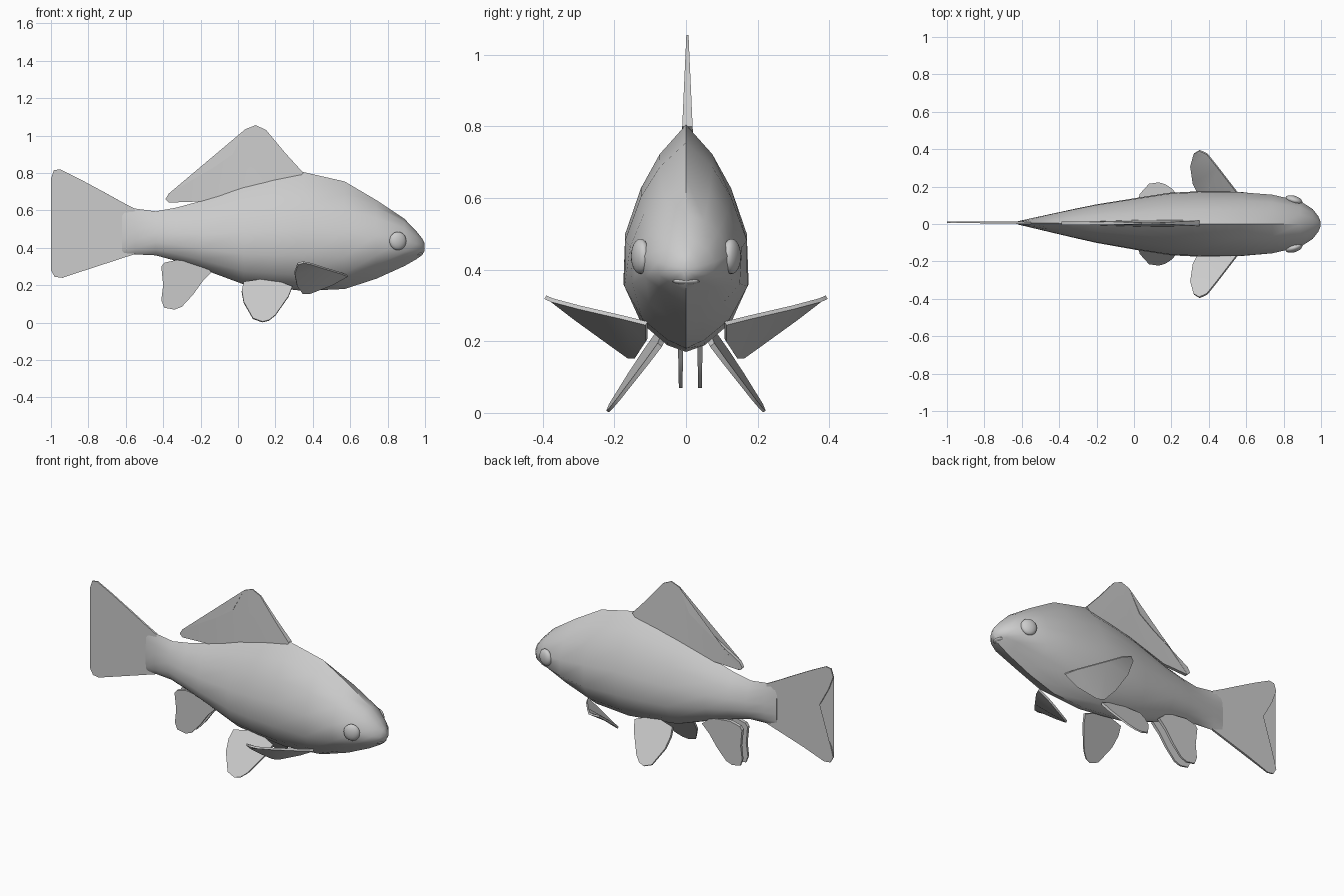
import bpy, bmesh, math
from mathutils import Vector, Matrix

if "Cube" in bpy.data.objects:
    bpy.data.objects.remove(bpy.data.objects["Cube"])

grey = bpy.data.materials.new("scale_grey")
grey.diffuse_color = (0.6, 0.6, 0.6, 1)
grey.use_nodes = True
grey.node_tree.nodes["Principled BSDF"].inputs["Base Color"].default_value = grey.diffuse_color


def finish(bm, name, angle=40):
    bmesh.ops.recalc_face_normals(bm, faces=bm.faces)
    mesh = bpy.data.meshes.new(name)
    bm.to_mesh(mesh)
    bm.free()
    mesh.materials.append(grey)
    ob = bpy.data.objects.new(name, mesh)
    bpy.context.collection.objects.link(ob)
    bpy.ops.object.select_all(action='DESELECT')
    ob.select_set(True)
    bpy.context.view_layer.objects.active = ob
    bpy.ops.object.shade_smooth_by_angle(angle=math.radians(angle))
    return ob


def fin(name, outline, half):
    """Thin plate from a 3D outline; half(point) gives half the thickness."""
    pts = [Vector(p) for p in outline]
    n = Vector((0, 0, 0))
    for a, b in zip(pts, pts[1:] + pts[:1]):
        n += a.cross(b)
    n.normalize()
    bm = bmesh.new()
    sides = [[bm.verts.new(p + n * half(p) * s) for p in pts] for s in (1, -1)]
    bm.faces.new(sides[0])
    bm.faces.new(sides[1][::-1])
    for i in range(len(pts)):
        j = (i + 1) % len(pts)
        bm.faces.new((sides[0][i], sides[1][i], sides[1][j], sides[0][j]))
    bmesh.ops.triangulate(bm, faces=[f for f in bm.faces if len(f.verts) > 4])
    return finish(bm, name, 30)


def ball(name, centre, size, turn=0.0):
    bm = bmesh.new()
    bmesh.ops.create_uvsphere(bm, u_segments=20, v_segments=12, radius=1)
    bm.transform(Matrix.Translation(centre) @ Matrix.Rotation(turn, 4, 'Z')
                 @ Matrix.Diagonal((*size, 1)))
    return finish(bm, name)


# Body: stations of x, top, bottom, half width
stations = [
    (-0.62, 0.625, 0.36, 0.009), (-0.55, 0.61, 0.365, 0.025),
    (-0.44, 0.595, 0.36, 0.05), (-0.33, 0.615, 0.33, 0.075),
    (-0.20, 0.65, 0.29, 0.103), (0.03, 0.738, 0.205, 0.142),
    (0.19, 0.775, 0.187, 0.167), (0.35, 0.805, 0.17, 0.175),
    (0.57, 0.755, 0.18, 0.174), (0.74, 0.655, 0.235, 0.158),
    (0.89, 0.555, 0.303, 0.122), (0.955, 0.487, 0.34, 0.08),
    (0.985, 0.45, 0.362, 0.042), (0.998, 0.425, 0.385, 0.012)]
# Cross sections: height fraction, width fraction, for trunk and for head
trunk = [(1, 0), (.87, .42), (.72, .72), (.52, .97), (.30, 1), (.13, .72), (.03, .3), (0, 0)]
head = [(1, 0), (.93, .42), (.80, .74), (.55, 1), (.30, .93), (.19, .62), (.09, .3), (0, 0)]
bm = bmesh.new()
rings = []
for x, top, low, w in stations:
    k = min(1, max(0, (x - 0.5) / 0.35))
    half = [(a[0] + (b[0] - a[0]) * k, a[1] + (b[1] - a[1]) * k) for a, b in zip(trunk, head)]
    loop = half + [(t, -s) for t, s in half[-2:0:-1]]
    off = 0.01 * max(0, -x)
    rings.append([bm.verts.new((x, s * w + off, low + t * (top - low))) for t, s in loop])
for r, q in zip(rings, rings[1:]):
    for i in range(len(r)):
        j = (i + 1) % len(r)
        bm.faces.new((r[i], r[j], q[j], q[i]))
bm.faces.new(rings[0])
bm.faces.new(rings[-1])
finish(bm, "body")

# Mouth lips
ball("upper_lip", (0.968, 0, 0.392), (0.027, 0.045, 0.013))
ball("lower_lip", (0.962, 0, 0.368), (0.026, 0.038, 0.011))

# Tail fin
tail = [(-.55, .608), (-.63, .65), (-.72, .70), (-.85, .77), (-.95, .82), (-.985, .815),
        (-1, .77), (-.97, .69), (-.91, .58), (-.845, .505), (-.94, .42), (-.985, .34),
        (-1, .28), (-.98, .245), (-.94, .24), (-.8, .29), (-.55, .367)]
fin("tail_fin", [(x, 0.006 - 0.01 * (x + .55), z) for x, z in tail],
    lambda p: 0.004 + 0.004 * max(0, p.x + 1))

# Dorsal fin, thinner toward its tip
dorsal = [(.35, .80), (.25, .91), (.15, 1.03), (.095, 1.056), (.04, 1.035), (-.03, .90),
          (-.13, .83), (-.25, .76), (-.37, .69), (-.388, .66), (-.37, .642), (-.2, .648),
          (.05, .72), (.33, .78)]
fin("dorsal_fin", [(x, 0.004, z) for x, z in dorsal],
    lambda p: 0.003 + 0.045 * max(0, 1.056 - p.z) if p.x > -.1 else 0.010)

# Paired fins
anal = [(-.41, .30), (-.395, .32), (-.33, .335), (-.2, .32), (-.14, .27), (-.19, .22),
        (-.24, .15), (-.30, .085), (-.34, .07), (-.395, .08), (-.41, .12), (-.40, .2)]
pelvic = [(.03, .215), (.17, .235), (.29, .19), (.27, .14), (.20, .04), (.165, .012),
          (.13, .004), (.08, .022), (.03, .11), (.02, .17)]
pectoral = [(.585, .11, .25), (.55, .17, .265), (.45, .30, .295), (.39, .375, .315),
            (.35, .393, .323), (.32, .375, .315), (.302, .31, .265), (.315, .22, .20),
            (.345, .16, .157), (.38, .14, .157), (.50, .11, .203)]
for s, side in ((-1, "right"), (1, "left")):
    fin("anal_fin_" + side, [(x, 0.012 + s * 0.027, z) for x, z in anal],
        lambda p: 0.005 + 0.02 * max(0, p.z - .07))
    fin("pelvic_fin_" + side,
        [(x, s * (0.222 - 0.70 * z - 0.10 * (x - .13)), z) for x, z in pelvic],
        lambda p: 0.004 + 0.02 * p.z)
    fin("pectoral_fin_" + side, [(x, s * y, z) for x, y, z in pectoral],
        lambda p: 0.006)
    # Eyes
    ball("eye_" + side, (0.855, s * 0.127, 0.437), (0.047, 0.024, 0.049), -s * 0.3)
